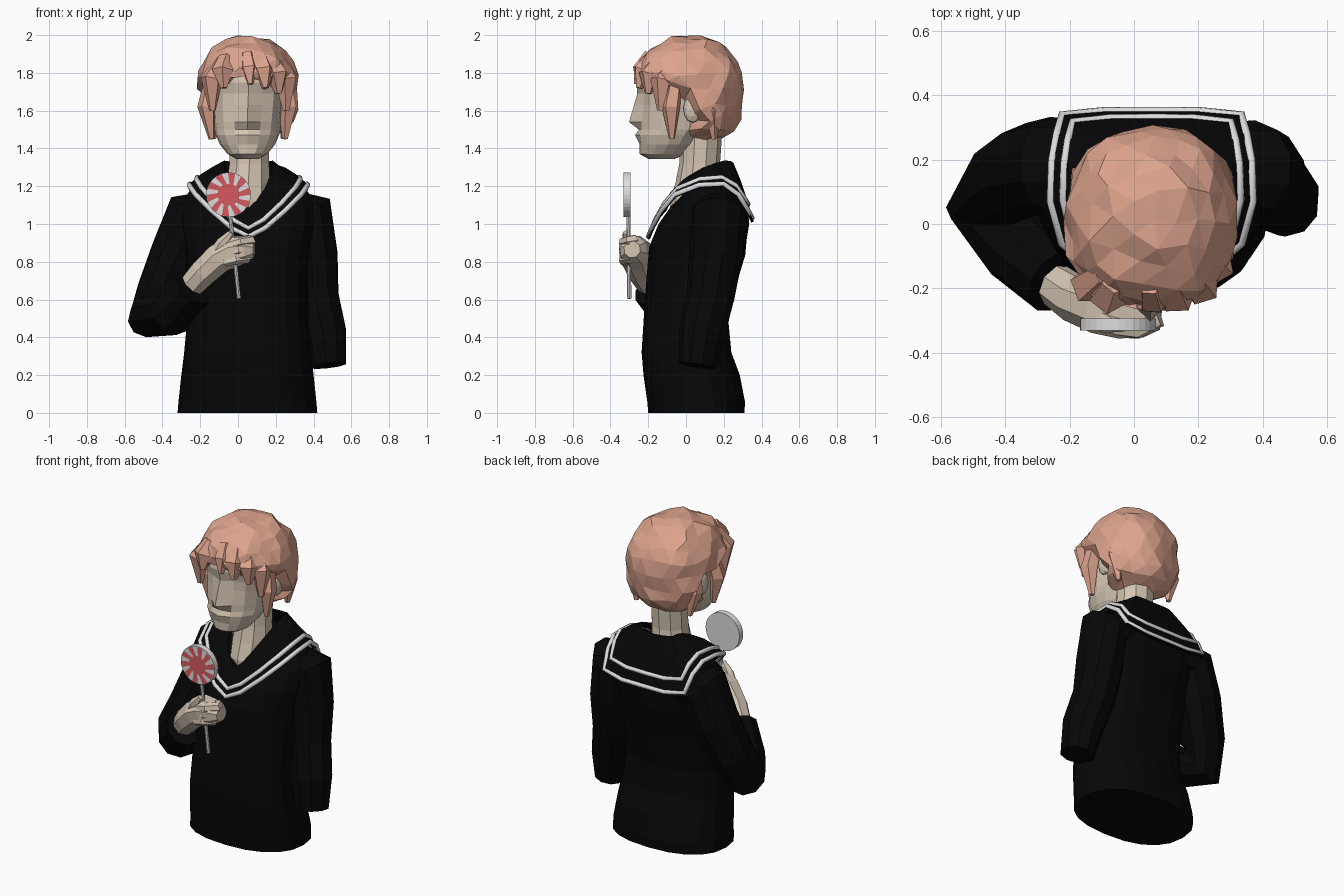
import bpy, bmesh, math, random
from mathutils import Vector, Quaternion

random.seed(4)
CX = 0.055  # body centre line


def mat(name, r, g, b):
    m = bpy.data.materials.new(name)
    m.diffuse_color = (r, g, b, 1)
    return m


CLOTH = mat("black_cloth", 0.002, 0.002, 0.002)
SKIN = mat("skin", 0.66, 0.56, 0.45)
HAIR = mat("salmon_hair", 0.72, 0.37, 0.27)
WHITE = mat("white", 0.72, 0.72, 0.72)
RED = mat("candy_red", 0.66, 0.10, 0.11)


def finish(name, bm, m, normals=True):
    if normals:
        bmesh.ops.recalc_face_normals(bm, faces=bm.faces)
    me = bpy.data.meshes.new(name)
    bm.to_mesh(me)
    bm.free()
    me.materials.append(m)
    ob = bpy.data.objects.new(name, me)
    bpy.context.collection.objects.link(ob)
    return ob


def loft(name, rings, m, cap=True):
    bm = bmesh.new()
    vs = [[bm.verts.new(p) for p in r] for r in rings]
    n = len(rings[0])
    for a, b in zip(vs, vs[1:]):
        for i in range(n):
            j = (i + 1) % n
            bm.faces.new((a[i], a[j], b[j], b[i]))
    if cap:
        bm.faces.new(vs[0])
        bm.faces.new(vs[-1])
    return finish(name, bm, m)


def spow(c, p):
    return math.copysign(abs(c) ** p, c)


def section(z, cx, hw, yf, yb, n=20, p=1.0):
    """Horizontal rounded section; point 0 is the front."""
    out = []
    for i in range(n):
        a = 2 * math.pi * i / n
        out.append(Vector((cx + hw * spow(math.sin(a), p),
                           (yf + yb) / 2 - (yb - yf) / 2 * spow(math.cos(a), p), z)))
    return out


def tube(name, path, m, n=8):
    """Path of (x, y, z, radius) swept with a round section."""
    pts = [Vector(p[:3]) for p in path]
    rings, q, last = [], None, None
    for i, p in enumerate(pts):
        t = (pts[min(i + 1, len(pts) - 1)] - pts[max(i - 1, 0)]).normalized()
        q = t.to_track_quat('Z', 'Y') if q is None else last.rotation_difference(t) @ q
        last = t
        r = path[i][3]
        rings.append([p + q @ Vector((r * math.cos(2 * math.pi * k / n),
                                      r * math.sin(2 * math.pi * k / n), 0)) for k in range(n)])
    return loft(name, rings, m)


# torso
loft("tunic_body", [section(*r, n=20, p=0.85) for r in (
    (0, 0.05, 0.37, -0.20, 0.31), (0.06, 0.05, 0.365, -0.205, 0.312),
    (0.2, 0.05, 0.35, -0.225, 0.285), (0.32, 0.05, 0.335, -0.235, 0.24),
    (0.48, 0.05, 0.32, -0.225, 0.225), (0.7, 0.05, 0.32, -0.21, 0.265),
    (0.88, 0.05, 0.33, -0.195, 0.315), (1.0, 0.055, 0.36, -0.145, 0.335),
    (1.1, 0.055, 0.36, -0.075, 0.325), (1.17, 0.055, 0.315, -0.005, 0.29),
    (1.215, 0.055, 0.24, 0.04, 0.26), (1.26, 0.055, 0.13, 0.07, 0.24))], CLOTH)

# sleeves: bent arm and hanging arm
tube("bent_sleeve", [
    (-0.10, 0.18, 1.05, 0.14), (-0.255, 0.18, 1.035, 0.152), (-0.32, 0.17, 0.85, 0.145),
    (-0.41, 0.12, 0.64, 0.13), (-0.46, 0.07, 0.51, 0.127), (-0.36, -0.06, 0.53, 0.13),
    (-0.235, -0.175, 0.665, 0.115)], CLOTH, 10)
tube("hanging_sleeve", [
    (0.22, 0.17, 1.06, 0.14), (0.37, 0.17, 1.045, 0.152), (0.39, 0.16, 0.84, 0.142),
    (0.41, 0.13, 0.62, 0.127), (0.455, 0.085, 0.43, 0.122), (0.475, 0.06, 0.25, 0.1)], CLOTH, 10)

# sailor collar: half outlines (offset from centre, y, z), front to back
OUTER = [(0, -0.2, 0.92), (0.09, -0.182, 0.965), (0.2, -0.13, 1.06), (0.285, -0.06, 1.145),
         (0.32, 0.07, 1.195), (0.315, 0.2, 1.2), (0.3, 0.28, 1.14), (0.285, 0.34, 1.035),
         (0.15, 0.352, 1.01), (0, 0.352, 1.01)]
INNER = [(0, -0.105, 1.08), (0.045, -0.09, 1.12), (0.09, -0.05, 1.19), (0.115, 0.02, 1.25),
         (0.125, 0.09, 1.29), (0.125, 0.15, 1.315), (0.125, 0.2, 1.33), (0.12, 0.23, 1.33),
         (0.07, 0.24, 1.325), (0, 0.245, 1.32)]


def collar_ring(f, lift=0.0):
    half = []
    for a, b in zip(INNER, OUTER):
        p = Vector(a).lerp(Vector(b), f)
        p.z += 0.02 * 4 * f * (1 - f)
        d = Vector((p.x, p.y - 0.1, 0)).normalized()
        half.append(p + (d + Vector((0, 0, 0.8))) * lift)
    c = Vector((CX, 0, 0))
    return [c + p for p in half] + [c + Vector((-p.x, p.y, p.z)) for p in half[-2:0:-1]]


collar = loft("sailor_collar", [collar_ring(f) for f in (0, 0.35, 0.7, 1)], CLOTH, cap=False)
sol = collar.modifiers.new("thickness", 'SOLIDIFY')
sol.thickness = 0.014
sol.offset = 0

# collar stripes
for k, f in enumerate((0.75, 0.95)):
    cu = bpy.data.curves.new("stripe_path", 'CURVE')
    cu.dimensions = '3D'
    cu.bevel_depth = 0.0145
    cu.bevel_resolution = 1
    pts = collar_ring(f, 0.003)
    sp = cu.splines.new('POLY')
    sp.points.add(len(pts) - 1)
    for s, p in zip(sp.points, pts):
        s.co = (*p, 1)
    sp.use_cyclic_u = True
    tmp = bpy.data.objects.new("stripe_path", cu)
    me = bpy.data.meshes.new_from_object(tmp)
    bpy.data.objects.remove(tmp)
    me.materials.clear()
    me.materials.append(WHITE)
    for p in me.polygons:
        p.material_index = 0
    bpy.context.collection.objects.link(bpy.data.objects.new("collar_stripe_%d" % (k + 1), me))

# neck
loft("neck", [section(*r, n=10) for r in (
    (1.02, CX, 0.09, -0.085, 0.2), (1.12, CX, 0.115, -0.085, 0.2), (1.22, CX, 0.12, -0.055, 0.19),
    (1.32, 0.06, 0.11, -0.035, 0.18), (1.46, 0.06, 0.11, -0.03, 0.19))], SKIN)

# head: z, centre, half width, front, back, nose push, eye inset
rings = []
for z, cx, hw, yf, yb, nose, eye in (
        (1.345, 0.05, 0.06, -0.2, -0.06, 0, 0), (1.37, 0.05, 0.105, -0.245, 0.0, 0, 0),
        (1.42, 0.05, 0.145, -0.25, 0.06, -0.005, 0), (1.47, 0.05, 0.168, -0.258, 0.1, 0.012, 0),
        (1.50, 0.05, 0.175, -0.25, 0.13, 0, 0), (1.54, 0.05, 0.18, -0.25, 0.14, 0.052, 0),
        (1.63, 0.052, 0.188, -0.25, 0.17, 0.025, 0.012),
        (1.69, 0.055, 0.19, -0.255, 0.18, 0.003, 0.018), (1.75, 0.055, 0.19, -0.262, 0.19, 0, 0),
        (1.82, 0.055, 0.175, -0.25, 0.18, 0, 0), (1.9, 0.055, 0.12, -0.17, 0.14, 0, 0)):
    r = section(z, cx, hw, yf, yb, 16, 1.0)
    r[0].y -= nose
    for i in (1, -1):
        r[i].y += eye
    rings.append(r)
loft("head", rings, SKIN)

# ears
for s, side in ((-1, "right"), (1, "left")):
    bm = bmesh.new()
    bmesh.ops.create_icosphere(bm, subdivisions=2, radius=1)
    for v in bm.verts:
        v.co = Vector((CX + s * 0.192 + 0.028 * v.co.x, 0.035 + 0.05 * v.co.y, 1.61 + 0.075 * v.co.z))
    finish(side + "_ear", bm, SKIN)

# hair cap: full rounded ball, front stops at a ragged fringe, the rest tucks into the head
bm = bmesh.new()
bmesh.ops.create_icosphere(bm, subdivisions=3, radius=1)
for v in bm.verts:
    c = Vector([spow(k, 0.88) for k in v.co])
    flare = 1 + (0.25 * c.z * c.z if c.z < 0 else 0)
    p = Vector((CX + 0.267 * c.x * flare, 0.012 + 0.285 * c.y * flare, 1.71 + 0.285 * c.z))
    p += Vector([random.uniform(-0.013, 0.013) for _ in range(3)])
    if p.y < -0.08 and 1.62 < p.z < 1.79:  # fringe edge, parted to one side
        p.z = 1.775 + random.uniform(-0.025, 0.015) + max(0, 0.07 - abs(p.x - 0.0))
    elif p.y < 0.07 and p.z < 1.69:
        p.x = CX + (p.x - CX) * 0.55
        p.y *= 0.45
        p.z = max(p.z, 1.45)
    p.z = min(p.z, 2.0)
    v.co = p
finish("hair_cap", bm, HAIR)

# hair locks: root, bend, tip, width
LOCKS = (
    ((-0.09, -0.15, 1.86), (-0.14, -0.19, 1.77), (-0.135, -0.18, 1.6), 0.06),
    ((-0.06, -0.18, 1.88), (-0.08, -0.225, 1.81), (-0.075, -0.245, 1.72), 0.06),
    ((0.05, -0.19, 1.9), (0.06, -0.235, 1.82), (0.065, -0.262, 1.74), 0.05),
    ((0.12, -0.18, 1.88), (0.135, -0.225, 1.81), (0.145, -0.25, 1.72), 0.06),
    ((0.18, -0.15, 1.86), (0.21, -0.195, 1.79), (0.215, -0.2, 1.69), 0.06),
    ((0.2, -0.08, 1.85), (0.255, -0.13, 1.76), (0.255, -0.135, 1.6), 0.06),
    ((0.24, -0.05, 1.8), (0.265, -0.08, 1.62), (0.25, -0.075, 1.45), 0.052),
    ((-0.13, -0.05, 1.8), (-0.165, -0.08, 1.62), (-0.14, -0.075, 1.45), 0.052),
    ((0.24, 0.1, 1.74), (0.26, 0.14, 1.6), (0.24, 0.15, 1.45), 0.05),
    ((-0.13, 0.1, 1.74), (-0.155, 0.14, 1.6), (-0.13, 0.15, 1.45), 0.05))
for i, (a, b, c, w) in enumerate(LOCKS):
    tube("hair_lock_%d" % (i + 1), [(*a, w * 0.7), (*b, w), (*c, w * 0.3)], HAIR, 5)

# fist gripping the stick
tube("hand", [(-0.24, -0.19, 0.68, 0.07), (-0.18, -0.23, 0.745, 0.078), (-0.1, -0.26, 0.82, 0.085),
              (-0.03, -0.27, 0.855, 0.09), (0.04, -0.28, 0.865, 0.075),
              (0.085, -0.285, 0.865, 0.045)], SKIN, 8)
for i in range(3):
    z, x = 0.915 - 0.045 * i, 0.012 * i
    tube("finger_%d" % (i + 1), [(0.05 - x, -0.27, z, 0.03), (0.068 - x, -0.3, z - 0.005, 0.03),
                                (0.01 - x, -0.33, z - 0.012, 0.028),
                                (-0.06 - x * 0.5, -0.325, z - 0.03, 0.022)], SKIN, 6)
tube("thumb", [(-0.13, -0.28, 0.82, 0.04), (-0.08, -0.305, 0.9, 0.035),
               (-0.035, -0.32, 0.955, 0.016)], SKIN, 6)

# lollipop: stick, disc, red swirl on the front
tube("lollipop_stick", [(0.005, -0.3, 0.605, 0.011), (-0.043, -0.305, 1.06, 0.011)], WHITE, 8)
LX, LZ, N = -0.05, 1.155, 32


def circle(r, y):
    return [(LX + r * math.cos(2 * math.pi * i / N), y, LZ + r * math.sin(2 * math.pi * i / N))
            for i in range(N)]


loft("lollipop_disc", [circle(0.118, -0.293), circle(0.118, -0.33)], WHITE)
bm = bmesh.new()


def polar(r, a, y=-0.3325):
    return bm.verts.new((LX + r * math.cos(a), y, LZ + r * math.sin(a)))


bm.faces.new([polar(0.058, 2 * math.pi * i / 20) for i in range(20)])
for i in range(10):
    a = 2 * math.pi * i / 10
    bm.faces.new([polar(0.05, a - 0.2), polar(0.114, a), polar(0.116, a + 0.17),
                  polar(0.114, a + 0.34), polar(0.05, a + 0.2)])
for f in bm.faces:
    f.normal_update()
    if f.normal.y > 0:
        f.normal_flip()
finish("lollipop_swirl", bm, RED, normals=False)
